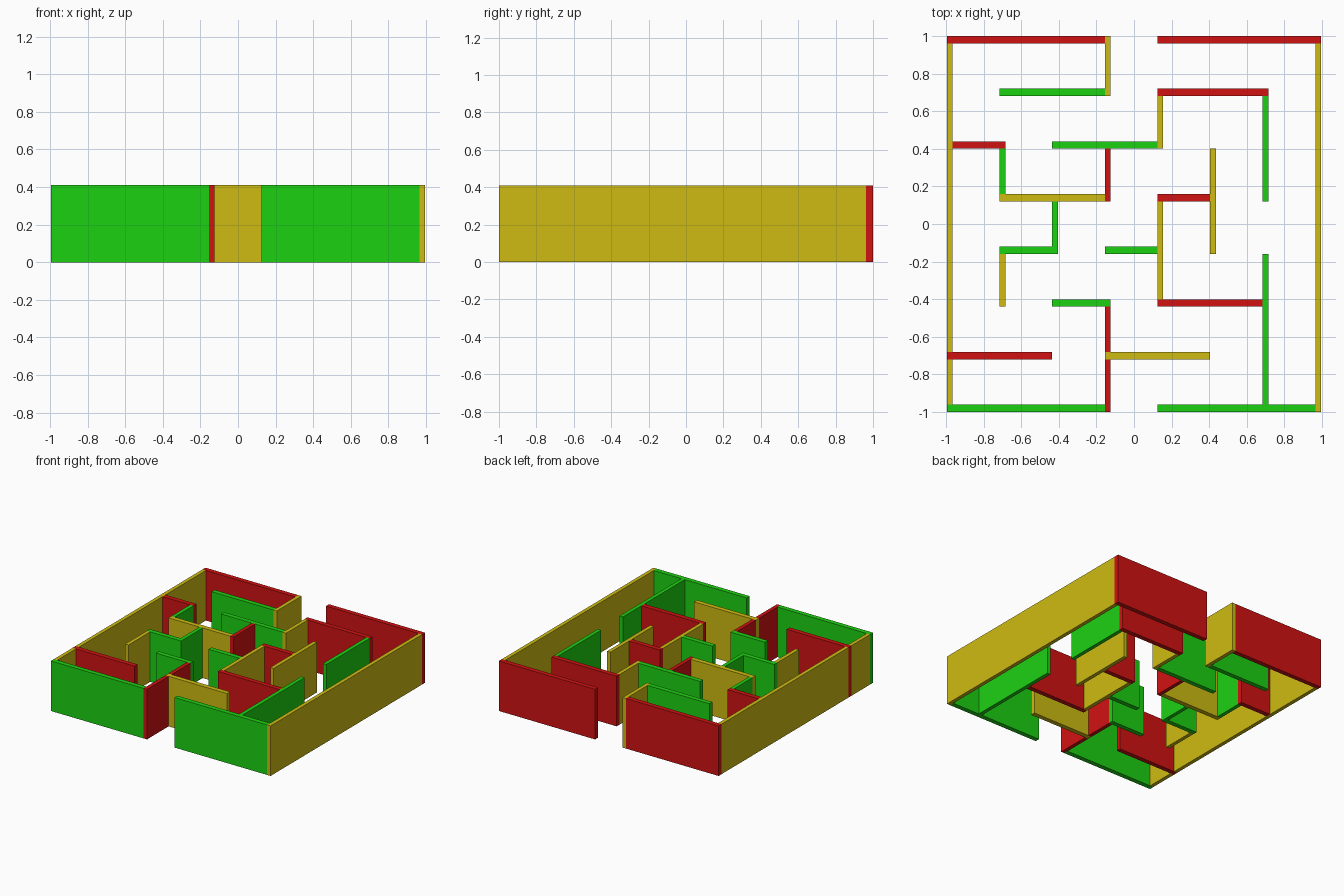
import bpy, bmesh
from mathutils import Matrix

if "Cube" in bpy.data.objects:
    bpy.data.objects.remove(bpy.data.objects["Cube"])

H = 0.41                 # wall height
PX, TX = 0.28, 0.031     # column pitch, thickness of walls running along y
PY, TY = 0.2802, 0.0386  # row pitch, thickness of walls running along x
LEFT = -(7 * PX + TX) / 2


# Grid positions: whole number = near edge of a grid line, .5 = its far edge
def gx(v):
    return LEFT + PX * int(v) + (TX if v % 1 else 0)


def gy(v):
    return 1 - PY * int(v) - (TY if v % 1 else 0)


def material(name, rgb):
    m = bpy.data.materials.new(name)
    m.diffuse_color = (*rgb, 1)
    m.use_nodes = True
    m.node_tree.nodes["Principled BSDF"].inputs["Base Color"].default_value = m.diffuse_color
    return m


mats = {
    "R": material("red", (0.64, 0.006, 0.006)),
    "G": material("green", (0.012, 0.64, 0.006)),
    "Y": material("yellow", (0.62, 0.50, 0.006)),
}


def wall(name, colour, x0, x1, y0, y1):
    bm = bmesh.new()
    bmesh.ops.create_cube(bm, size=1, matrix=Matrix.Diagonal((x1 - x0, y0 - y1, H, 1)))
    me = bpy.data.meshes.new(name)
    bm.to_mesh(me)
    bm.free()
    me.materials.append(mats[colour])
    ob = bpy.data.objects.new(name, me)
    ob.location = ((x0 + x1) / 2, (y0 + y1) / 2, H / 2)
    bpy.context.collection.objects.link(ob)


# Walls along x: colour, row (0 = back), start and end column
rows = [
    ("R", 0, 0, 3), ("R", 0, 4, 7.5),
    ("G", 1, 1, 3), ("R", 1, 4, 6.5),
    ("R", 2, 0.5, 1.5), ("G", 2, 2, 4),
    ("Y", 3, 1, 3), ("R", 3, 4, 5),
    ("G", 4, 1, 2.5), ("G", 4, 3, 4),
    ("G", 5, 2, 3.5), ("R", 5, 4, 6),
    ("R", 6, 0, 2), ("Y", 6, 3, 5),
    ("G", 7, 0, 3), ("G", 7, 4, 7),
]
for c, r, a, b in rows:
    wall("cross_wall", c, gx(a), gx(b), gy(r), gy(r + 0.5))

# Walls along y: colour, column (0 = left), start and end row
columns = [
    ("Y", 0, 0.5, 6), ("Y", 0, 6.5, 7),
    ("G", 1, 2.5, 3), ("Y", 1, 4.5, 5.5),
    ("G", 2, 3.5, 4),
    ("Y", 3, 0, 1.5), ("R", 3, 2.5, 3.5), ("R", 3, 5.5, 6), ("R", 3, 6.5, 7.5),
    ("Y", 4, 1.5, 2.5), ("Y", 4, 3.5, 5),
    ("Y", 5, 2.5, 4.5),
    ("G", 6, 1.5, 3.5), ("G", 6, 4.5, 7),
    ("Y", 7, 0.5, 7.5),
]
for c, k, a, b in columns:
    wall("long_wall", c, gx(k), gx(k + 0.5), gy(a), gy(b))
